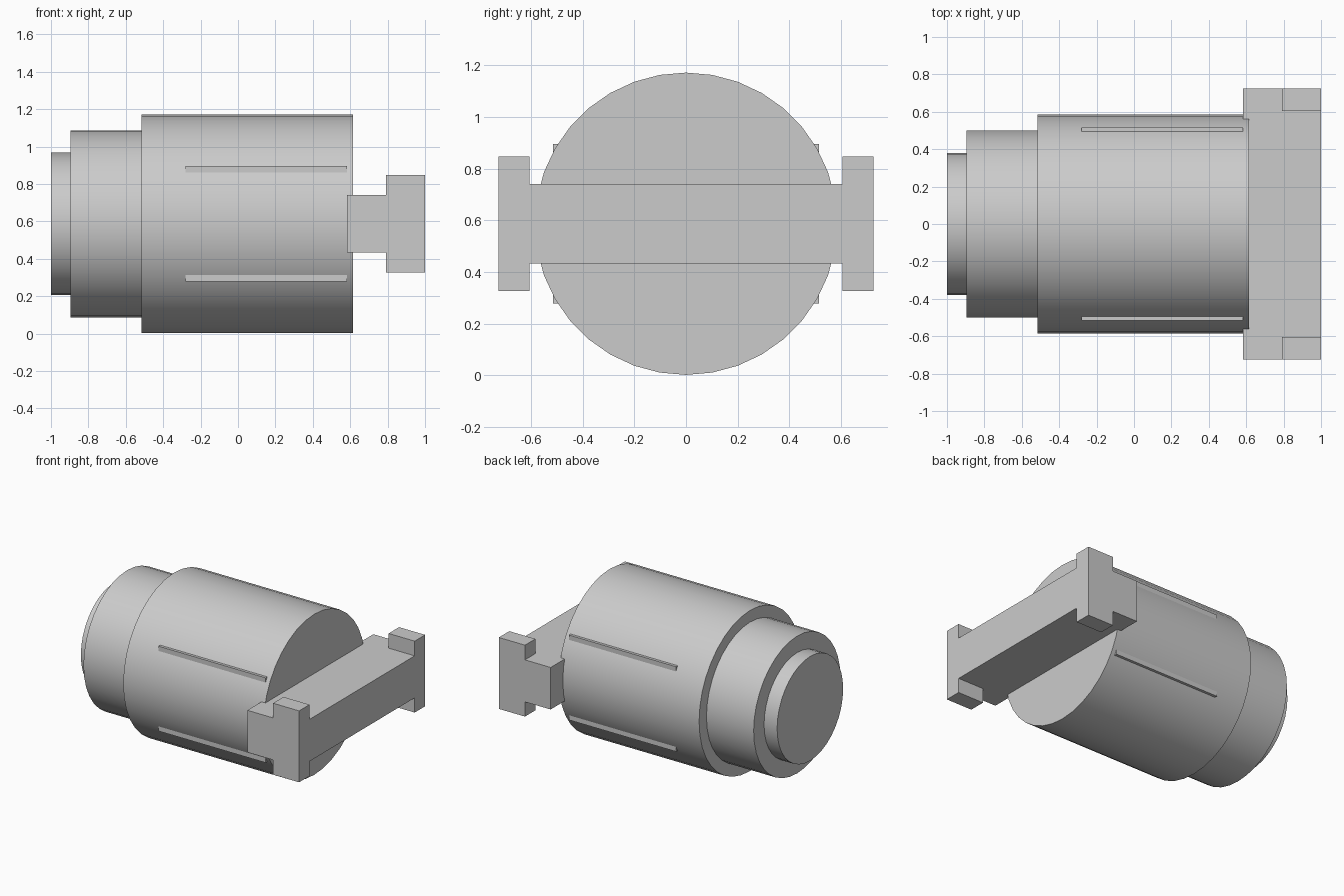
import bpy
from math import radians
from mathutils import Matrix

cube = bpy.data.objects.get("Cube")
if cube:
    bpy.data.objects.remove(cube, do_unlink=True)

AXIS_Z = 0.587

grey = bpy.data.materials.new("plain grey")
grey.use_nodes = True
COLOR = (0.6, 0.6, 0.6, 1)
grey.diffuse_color = COLOR
grey.node_tree.nodes["Principled BSDF"].inputs["Base Color"].default_value = COLOR


def finish(name):
    obj = bpy.context.object
    obj.name = name
    obj.data.materials.append(grey)
    return obj


def drum(name, x0, x1, radius):
    """Smooth cylinder lying along x, with a vertex at its top."""
    bpy.ops.mesh.primitive_cylinder_add(vertices=36, radius=radius, depth=x1 - x0)
    obj = finish(name)
    obj.data.transform(Matrix.Rotation(radians(90), 4, 'Y'))
    obj.location = ((x0 + x1) / 2, 0, AXIS_Z)
    bpy.ops.object.shade_smooth_by_angle(angle=radians(30))


def box(name, xs, ys, zs):
    """Axis-aligned box from its limits; z is measured from the drum axis."""
    bpy.ops.mesh.primitive_cube_add(size=1)
    obj = finish(name)
    spans = (xs, ys, zs)
    size = [abs(b - a) for a, b in spans]
    obj.data.transform(Matrix.Diagonal((*size, 1)))
    obj.location = [(a + b) / 2 for a, b in spans]
    obj.location.z += AXIS_Z


# Stepped body
drum("main_drum", -0.515, 0.615, 0.585)
drum("neck_drum", -0.895, -0.515, 0.5)
drum("end_cap", -1, -0.895, 0.38)

# Crossbar
box("crossbar", (0.583, 1), (-0.725, 0.725), (-0.153, 0.153))

for side, s in (("left", 1), ("right", -1)):
    for level, t in (("upper", 1), ("lower", -1)):
        # Lugs above and below each end of the crossbar
        box(f"{level}_lug_{side}", (0.79, 1), (s * 0.605, s * 0.725), (t * 0.153, t * 0.26))
        # Thin rails along the drum
        box(f"{level}_rail_{side}", (-0.28, 0.583), (s * 0.46, s * 0.515), (t * 0.25, t * 0.309))
